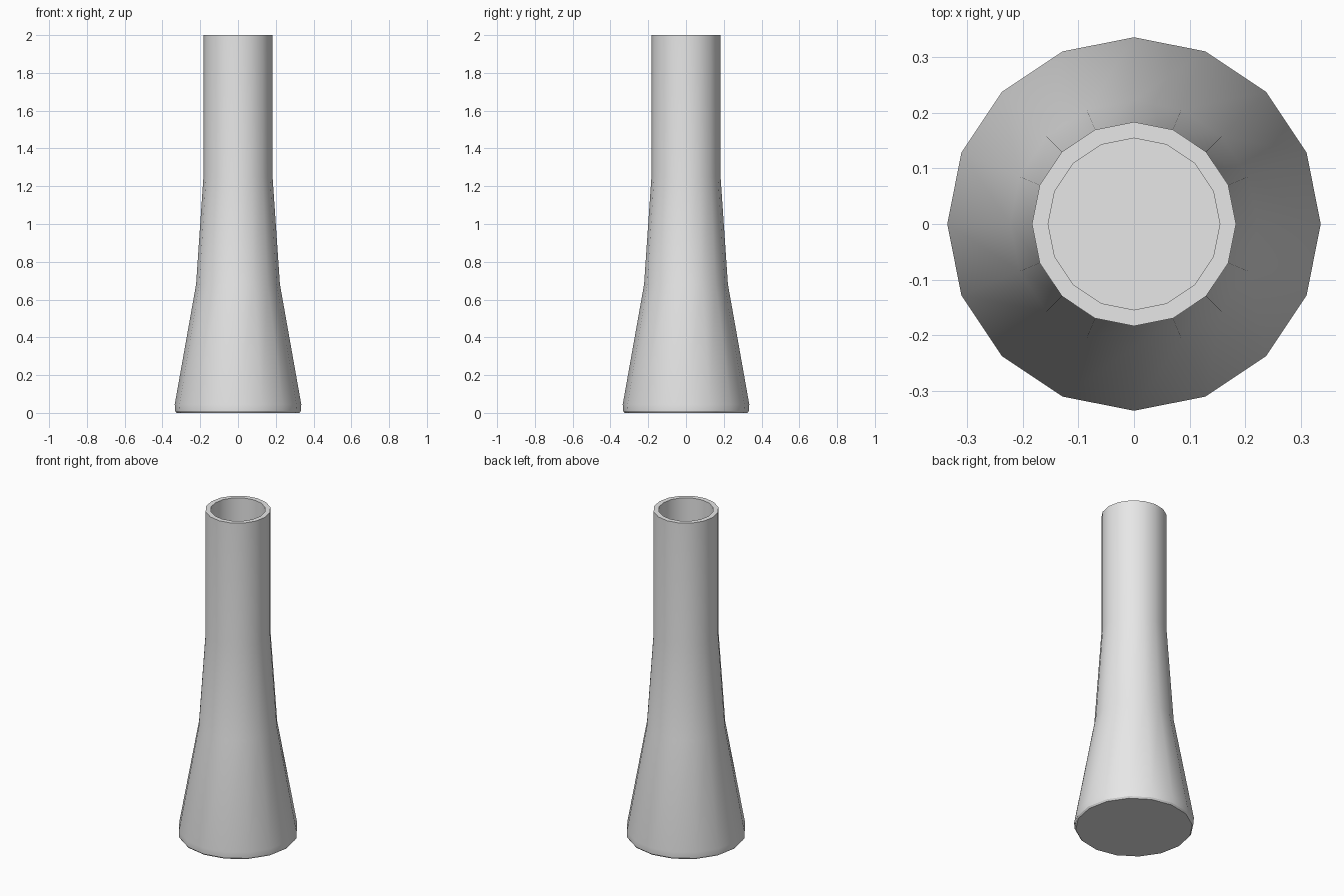
import bpy
import bmesh
import math

cube = bpy.data.objects.get("Cube")
if cube:
    bpy.data.objects.remove(cube, do_unlink=True)

SIDES = 16

# Plain grey material
grey = bpy.data.materials.new("plain_grey")
grey.use_nodes = True
colour = (0.8, 0.8, 0.8, 1)
grey.diffuse_color = colour
grey.node_tree.nodes["Principled BSDF"].inputs["Base Color"].default_value = colour


def lathe(name, profile, material):
    """Turn a (radius, height) profile around z and cap both ends."""
    bm = bmesh.new()
    rings = []
    for radius, height in profile:
        angles = [math.tau * i / SIDES for i in range(SIDES)]
        rings.append([bm.verts.new((radius * math.cos(a), radius * math.sin(a), height))
                      for a in angles])
    for low, high in zip(rings, rings[1:]):
        for i in range(SIDES):
            j = (i + 1) % SIDES
            bm.faces.new((low[i], low[j], high[j], high[i]))
    bm.faces.new(rings[0][::-1])
    bm.faces.new(rings[-1])
    bmesh.ops.recalc_face_normals(bm, faces=bm.faces[:])
    mesh = bpy.data.meshes.new(name)
    bm.to_mesh(mesh)
    bm.free()
    mesh.materials.append(material)
    obj = bpy.data.objects.new(name, mesh)
    bpy.context.collection.objects.link(obj)
    return obj


# Flared body, straight neck, flat rim and hollow bore
tower = lathe("flared_tube", [
    (0.326, 0), (0.333, 0.01), (0.335, 0.045),
    (0.222, 0.68), (0.183, 1.25), (0.183, 2),
    (0.154, 2), (0.154, 0.06),
], grey)

# Smooth walls with crisp rim and base edges
bpy.ops.object.select_all(action="DESELECT")
tower.select_set(True)
bpy.context.view_layer.objects.active = tower
bpy.ops.object.shade_smooth_by_angle(angle=math.radians(30))
